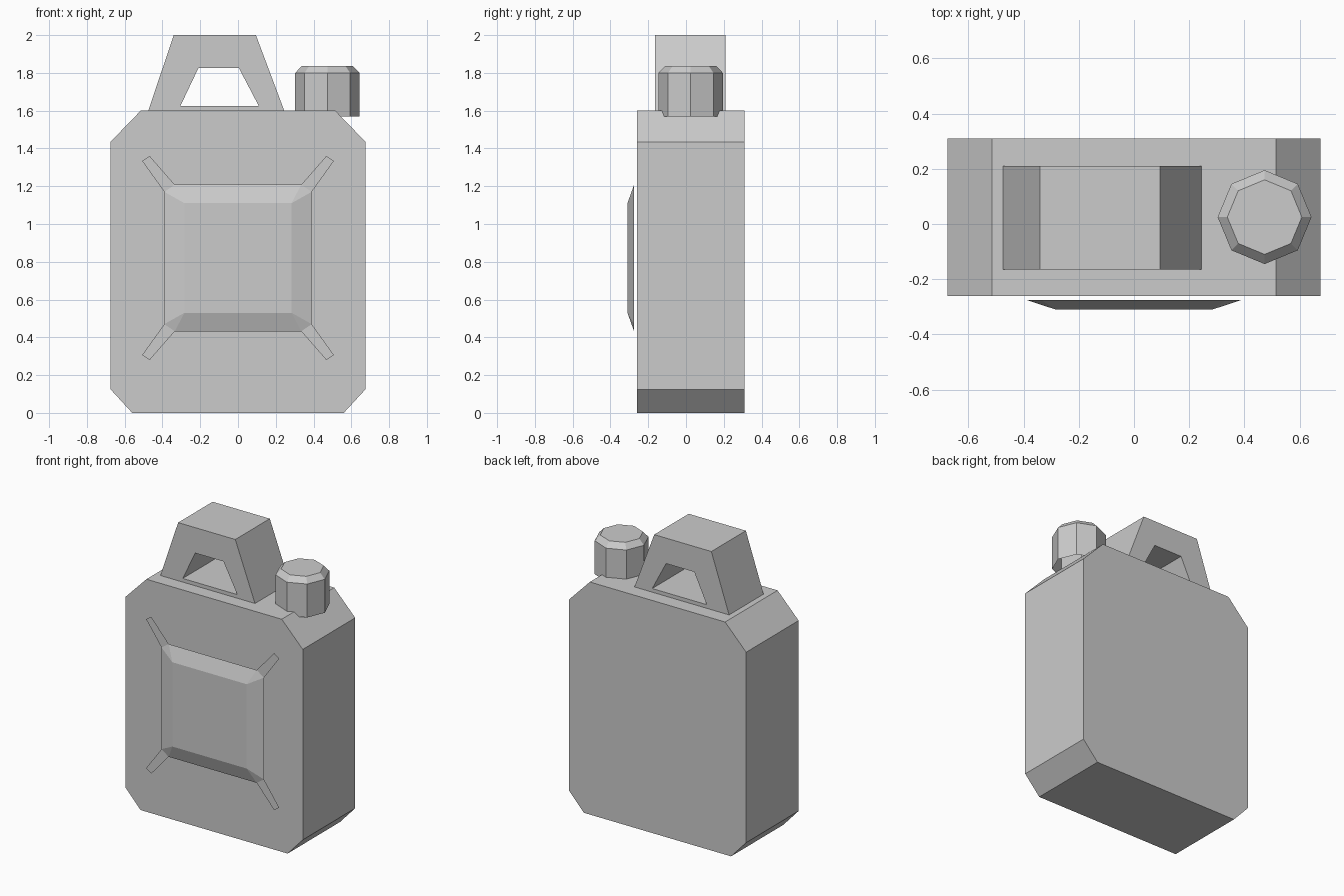
import bpy, bmesh
from math import cos, sin, pi

if "Cube" in bpy.data.objects:
    bpy.data.objects.remove(bpy.data.objects["Cube"])


def make_object(name, bm, closed=True):
    if closed:
        bmesh.ops.recalc_face_normals(bm, faces=bm.faces)
    mesh = bpy.data.meshes.new(name)
    bm.to_mesh(mesh)
    bm.free()
    ob = bpy.data.objects.new(name, mesh)
    bpy.context.collection.objects.link(ob)
    return ob


def bridge(bm, a, b):
    n = len(a)
    for i in range(n):
        j = (i + 1) % n
        bm.faces.new((a[i], a[j], b[j], b[i]))


def loop_xz(bm, profile, y):
    return [bm.verts.new((x, y, z)) for x, z in profile]


# Tank body: bevelled outline extruded in depth
half = [(0.56, 0), (0.675, 0.125), (0.675, 1.435), (0.515, 1.6)]
outline = half + [(-x, z) for x, z in reversed(half)]
bm = bmesh.new()
front, back = loop_xz(bm, outline, -0.26), loop_xz(bm, outline, 0.31)
bm.faces.new(front)
bm.faces.new(back)
bridge(bm, front, back)
make_object("tank_body", bm)

# Carry handle: trapezoid with a trapezoid opening
outer = [(-0.475, 1.6), (0.245, 1.6), (0.095, 2), (-0.34, 2)]
inner = [(-0.305, 1.625), (0.11, 1.625), (0.005, 1.825), (-0.21, 1.825)]
bm = bmesh.new()
of, ob_ = loop_xz(bm, outer, -0.165), loop_xz(bm, outer, 0.21)
hf, hb = loop_xz(bm, inner, -0.165), loop_xz(bm, inner, 0.21)
for a, b in ((of, hf), (ob_, hb), (of, ob_), (hf, hb)):
    bridge(bm, a, b)
make_object("carry_handle", bm)

# Screw cap: eight sides, bevelled top, open underside
bm = bmesh.new()
rings = [[bm.verts.new((0.473 + r * cos(i * pi / 4), 0.025 + r * sin(i * pi / 4), z))
          for i in range(8)] for r, z in ((0.17, 1.57), (0.17, 1.8), (0.135, 1.837))]
bridge(bm, rings[0], rings[1])
bridge(bm, rings[1], rings[2])
bm.faces.new(rings[2])
make_object("screw_cap", bm, closed=False)

# Raised front panel with a flat rib running out of each corner
MID = 0.82
bm = bmesh.new()
corners = []
for sx, sz in ((-1, -1), (1, -1), (1, 1), (-1, 1)):
    def v(x, y, z):
        return bm.verts.new((sx * x, y, MID + sz * z))
    top = v(0.283, -0.31, 0.29)
    side, end = v(0.39, -0.275, 0.35), v(0.335, -0.275, 0.388)
    tip_side, tip_end = v(0.507, -0.275, 0.513), v(0.468, -0.275, 0.54)
    faces = [(top, end, side), (side, end, tip_end, tip_side)]
    for f in faces:
        bm.faces.new(f if sx * sz < 0 else f[::-1])
    # order the two base points anticlockwise seen from the front
    corners.append((top, side, end) if sx * sz > 0 else (top, end, side))
bm.faces.new([c[0] for c in corners])
for i in range(4):
    a, b = corners[i], corners[(i + 1) % 4]
    bm.faces.new((a[0], a[2], b[1], b[0]))
bm.normal_update()
for f in bm.faces:
    if f.normal.y > 0:
        f.normal_flip()
make_object("front_panel", bm, closed=False)
